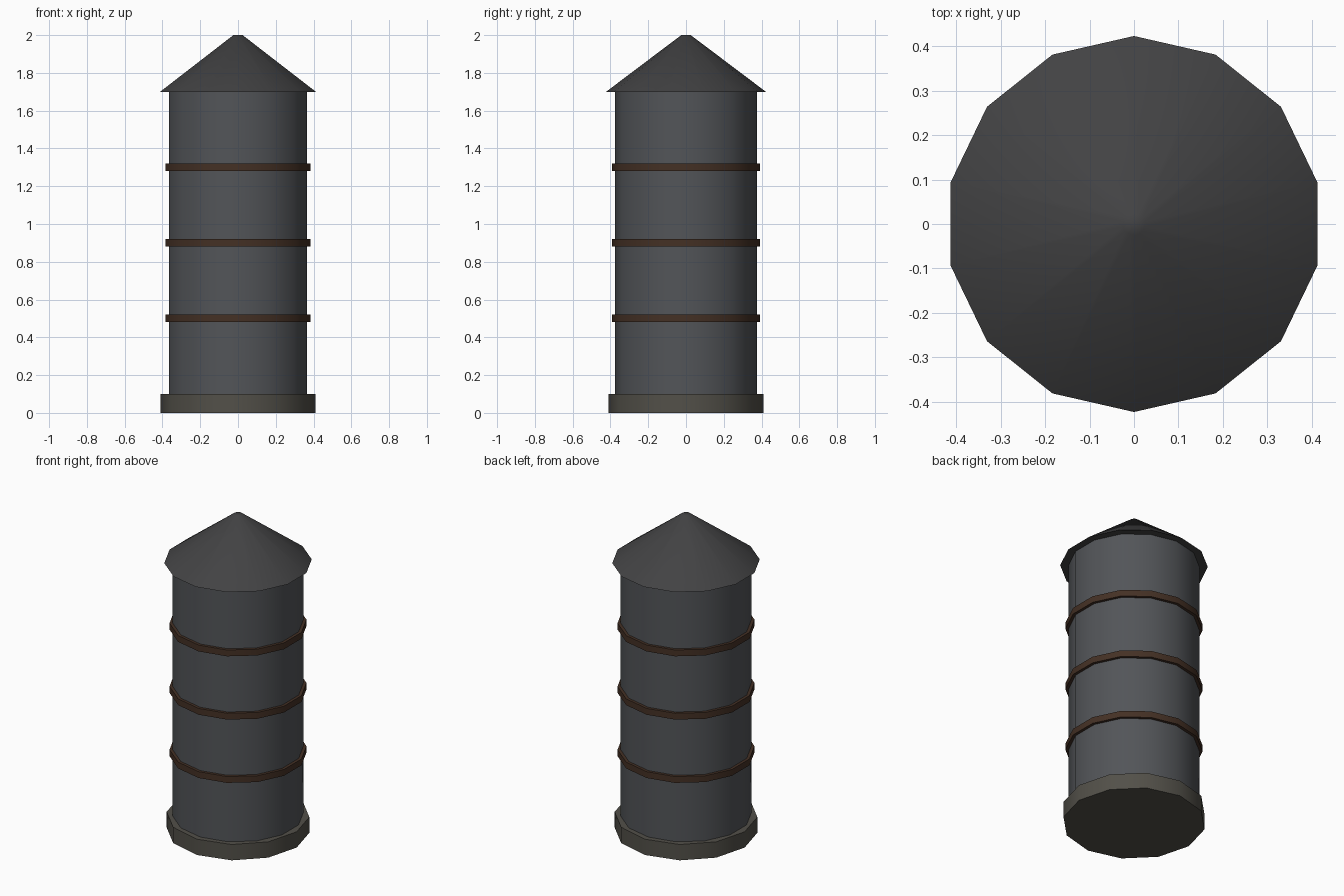
import bpy
import math

if "Cube" in bpy.data.objects:
    bpy.data.objects.remove(bpy.data.objects["Cube"])


def material(name, rgb):
    m = bpy.data.materials.new(name)
    m.diffuse_color = (*rgb, 1.0)
    m.use_nodes = True
    m.node_tree.nodes["Principled BSDF"].inputs["Base Color"].default_value = m.diffuse_color
    return m


def drum(name, sides, z0, z1, r0, r1, mat):
    """Closed, smooth-sided cylinder or frustum between two heights."""
    bpy.ops.mesh.primitive_cone_add(vertices=sides, radius1=r0, radius2=r1,
                                    depth=z1 - z0, location=(0, 0, (z0 + z1) / 2))
    ob = bpy.context.object
    ob.name = name
    ob.data.materials.append(mat)
    bpy.ops.object.shade_smooth_by_angle(angle=math.radians(40))
    return ob


stone = material("stone", (0.085, 0.080, 0.066))
metal = material("metal", (0.085, 0.090, 0.098))
rust = material("rust", (0.058, 0.030, 0.018))
dark = material("dark_metal", (0.055, 0.055, 0.057))

# Footing slab, tank body and conical roof with a small blunt tip
drum("base", 12, 0.0, 0.1, 0.41, 0.41, stone)
drum("tank_body", 14, 0.1, 1.7, 0.375, 0.375, metal)
drum("roof", 14, 1.7, 2.0, 0.423, 0.025, dark)

# Hoops around the body
for i, z in enumerate((0.5, 0.9, 1.3)):
    drum(f"hoop_{i + 1}", 14, z - 0.02, z + 0.02, 0.393, 0.393, rust)
